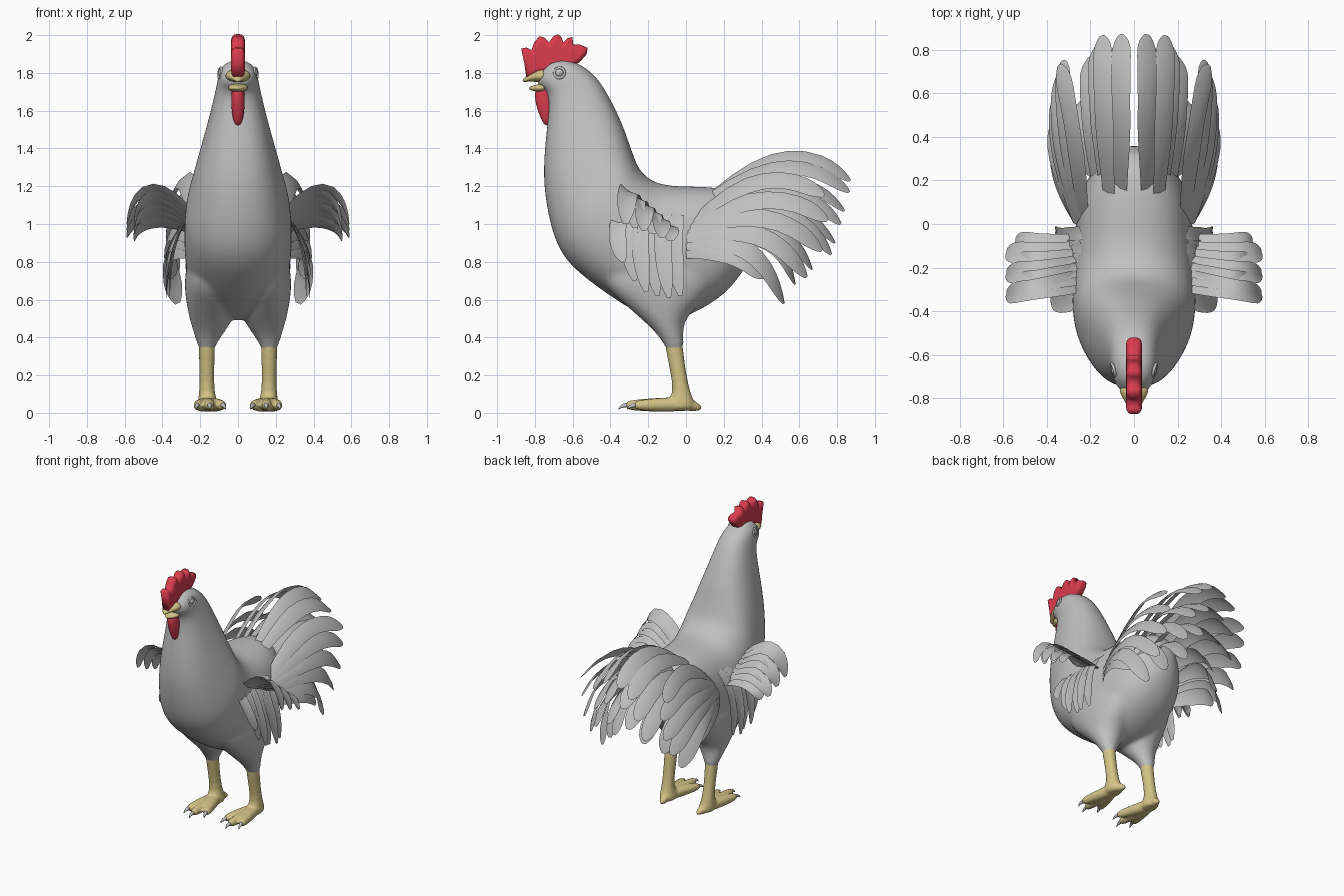
import bpy, bmesh, math
from mathutils import Vector as V

if "Cube" in bpy.data.objects:
    bpy.data.objects.remove(bpy.data.objects["Cube"])


def material(name, rgb):
    m = bpy.data.materials.new(name)
    m.diffuse_color = (*rgb, 1)
    m.use_nodes = True
    m.node_tree.nodes["Principled BSDF"].inputs["Base Color"].default_value = m.diffuse_color
    return m


GRAY = material("plumage_gray", (0.53, 0.53, 0.53))
RED = material("comb_red", (0.70, 0.045, 0.075))
YELLOW = material("skin_yellow", (0.66, 0.55, 0.24))


def finish(name, bm, mat, subsurf=0, mirror=False):
    bmesh.ops.recalc_face_normals(bm, faces=bm.faces)
    me = bpy.data.meshes.new(name)
    bm.to_mesh(me)
    bm.free()
    me.shade_smooth()
    ob = bpy.data.objects.new(name, me)
    bpy.context.collection.objects.link(ob)
    me.materials.append(mat)
    if mirror:
        ob.modifiers.new("mirror", 'MIRROR').use_mirror_merge = False
    if subsurf:
        s = ob.modifiers.new("smooth", 'SUBSURF')
        s.levels = s.render_levels = subsurf
    return ob


def blend(ob, voxel, repeat):
    """Fuse overlapping lofts into one soft skin."""
    r = ob.modifiers.new("fuse", 'REMESH')
    r.mode, r.voxel_size, r.use_smooth_shade = 'VOXEL', voxel, True
    s = ob.modifiers.new("relax", 'SMOOTH')
    s.factor, s.iterations = .5, repeat


def ring(a, b, w, x=0.0, n=16, e=0.85):
    """Rounded cross-section between two side-view points (y, z)."""
    a, b = V((x, *a)), V((x, *b))
    c, h = (a + b) / 2, (a - b) / 2
    p = lambda v: math.copysign(abs(v) ** e, v)
    return [c + h * p(math.cos(i * math.tau / n)) + V((w * p(math.sin(i * math.tau / n)), 0, 0))
            for i in range(n)]


def loft(bm, rings):
    rows = [[bm.verts.new(p) for p in r] for r in rings]
    n = len(rows[0])
    for r, s in zip(rows, rows[1:]):
        for i in range(n):
            bm.faces.new((r[i], r[(i + 1) % n], s[(i + 1) % n], s[i]))
    bm.faces.new(rows[0])
    bm.faces.new(rows[-1])


def loft_part(name, rings, mat, subsurf=2, mirror=False):
    bm = bmesh.new()
    loft(bm, rings)
    return finish(name, bm, mat, subsurf, mirror)


# Body, neck and head: a loft that fans from rump to face, fused with both thighs
bm = bmesh.new()
loft(bm, [ring(*r) for r in [
    ((.35, 1.10), (.37, .88), .06), ((.25, 1.185), (.31, .75), .17),
    ((.10, 1.205), (.21, .62), .25), ((-.05, 1.205), (.05, .52), .275),
    ((-.15, 1.22), (-.12, .46), .285), ((-.21, 1.255), (-.30, .54), .29),
    ((-.25, 1.30), (-.50, .68), .29), ((-.275, 1.37), (-.635, .79), .28),
    ((-.30, 1.44), (-.705, .92), .25), ((-.32, 1.50), (-.745, 1.10), .222),
    ((-.35, 1.57), (-.76, 1.25), .192), ((-.39, 1.65), (-.75, 1.42), .16),
    ((-.43, 1.72), (-.73, 1.58), .133), ((-.48, 1.79), (-.73, 1.67), .115),
    ((-.55, 1.845), (-.75, 1.71), .107), ((-.63, 1.875), (-.78, 1.73), .095),
    ((-.73, 1.865), (-.797, 1.76), .055)]])
for s in (-1, 1):
    loft(bm, [ring((y1, z), (y0, z), w, s * x, 16, 1) for z, y0, y1, x, w in [
        (.90, -.40, .16, .14, .11), (.72, -.48, .18, .15, .14), (.60, -.36, .10, .145, .135),
        (.50, -.24, -.005, .14, .12), (.42, -.155, -.015, .155, .08), (.37, -.122, -.01, .165, .054),
        (.33, -.10, -.018, .165, .038), (.30, -.09, -.03, .165, .025)]])
blend(finish("body", bm, GRAY, 2), .014, 5)


def tube(bm, pts, radii, n=8):
    """Tapered tube along a path lying mostly in the ground plane."""
    rings = []
    for i, p in enumerate(pts):
        t = (V(pts[min(i + 1, len(pts) - 1)]) - V(pts[max(i - 1, 0)])).normalized()
        s = t.cross(V((0, 0, 1))).normalized()
        u = s.cross(t)
        rings.append([V(p) + radii[i] * (s * math.cos(k * math.tau / n) + u * math.sin(k * math.tau / n))
                      for k in range(n)])
    loft(bm, rings)


# Shank, toes and claws
feet, claws = bmesh.new(), bmesh.new()
for s in (-1, 1):
    loft(feet, [ring((y1, z), (y0, z), w, s * x, 12, 1) for z, y0, y1, x, w in [
        (.40, -.115, -.035, .165, .04), (.37, -.113, -.018, .165, .044), (.33, -.108, -.012, .165, .045),
        (.22, -.085, 0, .165, .04),
        (.10, -.065, .025, .165, .042), (.06, -.11, .05, .16, .055), (.005, -.12, .06, .155, .06)]])
    for tx, ty in [(.08, -.26), (.15, -.315), (.215, -.27)]:
        base, tip = V((s * .16, -.02, .045)), V((s * tx, ty, .04))
        d = (tip - base).normalized()
        tube(feet, [base, base.lerp(tip, .4), base.lerp(tip, .85), tip + d * .01], [.045, .042, .034, .022])
        tube(claws, [tip - d * .02, tip + d * .02 + V((0, 0, .003)), tip + d * .045 - V((0, 0, .022))],
             [.018, .012, .002])
    tube(feet, [(s * .16, 0, .045), (s * .15, .05, .035), (s * .145, .085, .02)], [.045, .03, .01])
blend(finish("legs", feet, YELLOW, 1), .008, 4)
finish("claws", claws, GRAY, 1)

# Comb: rounded toothed outline
cu = bpy.data.curves.new("comb", 'CURVE')
cu.dimensions, cu.fill_mode = '2D', 'BOTH'
cu.extrude, cu.bevel_depth, cu.bevel_resolution, cu.offset = .010, .026, 3, -.022
outline = [(-.74, 1.81), (-.79, 1.80), (-.842, 1.78), (-.852, 1.85), (-.868, 1.925), (-.845, 1.93),
           (-.815, 1.915), (-.80, 1.96), (-.775, 1.99), (-.755, 1.985), (-.725, 1.955), (-.70, 1.99),
           (-.68, 2.0), (-.665, 1.99), (-.65, 1.955), (-.625, 1.98), (-.605, 1.985), (-.60, 1.945),
           (-.56, 1.945), (-.525, 1.93), (-.53, 1.90), (-.565, 1.86), (-.62, 1.83)]
sp = cu.splines.new('POLY')
sp.points.add(len(outline) - 1)
for p, (y, z) in zip(sp.points, outline):
    p.co = (y, z, 0, 1)
sp.use_cyclic_u = True
cu.materials.append(RED)
comb = bpy.data.objects.new("comb", cu)
comb.rotation_euler = (math.pi / 2, 0, math.pi / 2)
bpy.context.collection.objects.link(comb)

# Wattle
loft_part("wattle", [ring(*r, n=12, e=1) for r in [
    ((-.70, 1.73), (-.78, 1.73), .03), ((-.70, 1.69), (-.805, 1.70), .036),
    ((-.70, 1.62), (-.80, 1.64), .037), ((-.705, 1.56), (-.775, 1.57), .031),
    ((-.72, 1.52), (-.75, 1.52), .014)]], RED)

# Beak halves
loft_part("upper_beak", [ring(*r, n=12, e=1) for r in [
    ((-.74, 1.83), (-.74, 1.74), .08), ((-.785, 1.82), (-.785, 1.75), .063),
    ((-.83, 1.795), (-.83, 1.755), .035), ((-.87, 1.765), (-.862, 1.748), .009)]], YELLOW)
loft_part("lower_beak", [ring(*r, n=12, e=1) for r in [
    ((-.74, 1.755), (-.74, 1.695), .066), ((-.79, 1.738), (-.785, 1.698), .047),
    ((-.837, 1.726), (-.832, 1.71), .015)]], YELLOW)

# Eyes with rims
for s in (-1, 1):
    bpy.ops.mesh.primitive_torus_add(location=(s * .095, -.67, 1.80), rotation=(0, math.pi / 2 - s * .15, s * -.25),
                                     major_radius=.028, minor_radius=.007, major_segments=20, minor_segments=8)
    rim = bpy.context.object
    rim.name = "eye_rim"
    bpy.ops.mesh.primitive_uv_sphere_add(location=(s * .079, -.67, 1.80), radius=.026, segments=16, ring_count=10)
    eye = bpy.context.object
    eye.name = "eye"
    for o in (rim, eye):
        o.data.materials.append(GRAY)
        o.data.shade_smooth()


def feather(bm, p0, p1, p2, w, side, root=.6, blunt=.82):
    """Arched blade on a quadratic path, ridged in the middle, rounded at the tip."""
    p0, p1, p2, side = V(p0), V(p1), V(p2), V(side)
    prev = None
    for t in (0, .12, .25, .38, .5, .62, .74, .82, .88, .93, .97, 1):
        c = p0 * (1 - t) ** 2 + p1 * 2 * t * (1 - t) + p2 * t * t
        d = ((p1 - p0) * (1 - t) + (p2 - p1) * t).normalized()
        s = (side - d * side.dot(d)).normalized()
        h = w / 2 * min(1, root + 1.2 * t)
        if t > blunt:
            h *= max(.25, math.sqrt(max(0, 1 - ((t - blunt) / (1 - blunt)) ** 2)))
        up = s.cross(d) * h * .2
        row = [bm.verts.new(q) for q in (c - s * h - up, c, c + s * h - up)]
        if prev:
            for i in (0, 1):
                bm.faces.new((prev[i], prev[i + 1], row[i + 1], row[i]))
        prev = row


# Tail: root, control, tip, tilt in degrees
bm = bmesh.new()
for p0, p1, p2, tilt in [
        ((.065, .15, 1.17), (.07, .58, 1.52), (.065, .87, 1.23), 40),
        ((.12, .14, 1.16), (.16, .58, 1.45), (.15, .865, 1.17), 42),
        ((.06, .20, 1.12), (.09, .60, 1.36), (.07, .84, 1.07), 35),
        ((.14, .18, 1.08), (.19, .58, 1.30), (.17, .82, 1.00), 45),
        ((.07, .25, 1.02), (.10, .58, 1.22), (.08, .79, .90), 35),
        ((.18, .20, 1.00), (.24, .58, 1.18), (.20, .77, .84), 50),
        ((.10, .28, .95), (.14, .54, 1.06), (.12, .67, .76), 40),
        ((.20, .22, .92), (.26, .50, 1.00), (.22, .58, .68), 50),
        ((.24, .04, 1.02), (.28, .42, 1.38), (.345, .73, 1.15), 50),
        ((.25, .02, .99), (.36, .46, 1.26), (.33, .75, 1.02), 55),
        ((.26, .01, .96), (.42, .45, 1.16), (.33, .72, .86), 60),
        ((.27, .00, .93), (.44, .44, 1.06), (.33, .64, .72), 65),
        ((.27, .00, .89), (.45, .38, 1.00), (.32, .52, .58), 65),
        ((.27, .00, .85), (.43, .26, .90), (.34, .42, .72), 70)]:
    a = math.radians(tilt)
    feather(bm, p0, p1, p2, .112, (math.cos(a), 0, -math.sin(a)))
finish("tail_feathers", bm, GRAY, 0, True)

# Wings: raised outward fan plus feathers hanging down the flank
bm = bmesh.new()
for i in range(6):
    t = i / 5
    y = -.26 + .16 * t
    feather(bm, (.23, y, 1.02 - .06 * t), (.50, y - .06 + .06 * t, 1.34 - .28 * t),
            (.585 - .04 * (i % 2), y - .06 + .08 * t, 1.0 - .09 * t), .11, (0, 1, -.6), 1, .7)
for i, z in enumerate((.80, .70, .64, .62, .61, .62)):
    y = -.36 + .06 * i
    feather(bm, (.24, y + .02, 1.05), (.35, y - .03, .95), (.38 - .02 * (i % 2), y + .03, z),
            .09, (0, 1, 0), .7, .6)
finish("wing_feathers", bm, GRAY, 0, True)
